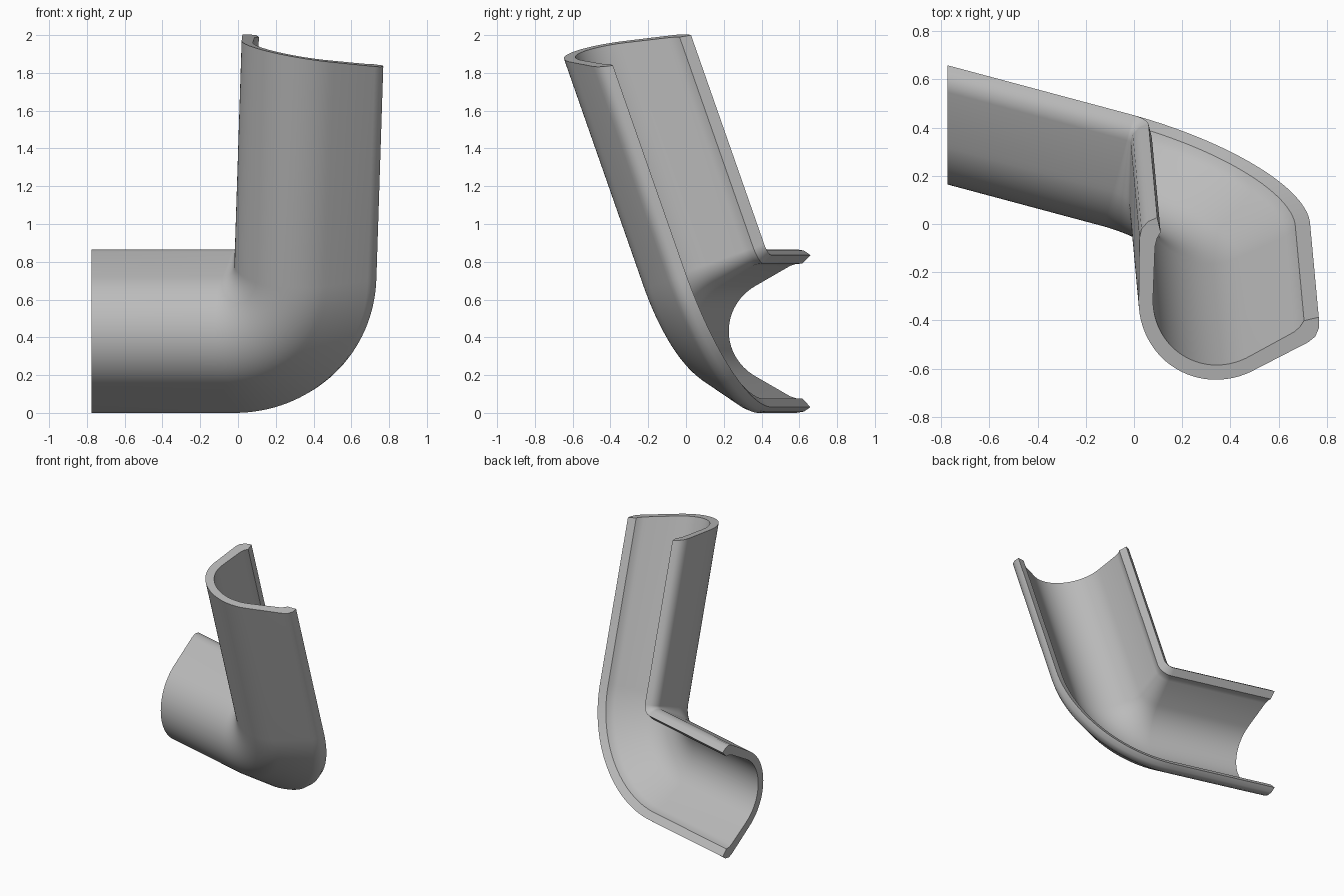
import bpy, bmesh
from math import radians, sin, cos
from mathutils import Vector, Matrix

cube = bpy.data.objects.get("Cube")
if cube:
    bpy.data.objects.remove(cube, do_unlink=True)

BEND_STEPS = 32
ARC_STEPS = 14
PIVOT = Vector((-0.002, 0.452, 0.91))      # centre of the elbow bend
TIP_N, PIVOT_U = 0.478, 0.477              # pivot in profile coordinates


def arc(radius):
    """Half of the rounded channel floor, from the wall to the middle."""
    angles = [radians(60) * (1 - i / ARC_STEPS) for i in range(ARC_STEPS + 1)]
    return [(0.338 - radius * cos(a), radius * sin(a)) for a in angles]


def mirrored(half):
    """Complete a half outline whose last point is on the mirror line."""
    return half + [(n, -u) for n, u in reversed(half[:-1])]


# Channel cross-section (depth, width): flared walls ending in curled lips
outer = mirrored([(TIP_N, 0.402), (0.445, 0.426), (0.405, 0.433), (0.37, 0.42)] + arc(0.338))
inner = mirrored([(0.435, 0.357), (0.405, 0.356), (0.375, 0.346)] + arc(0.278))
profile = outer + inner[::-1]


def frame(along, across):
    """Rotation with columns: travel, opening direction, width."""
    t = along.normalized()
    u = (across - t * across.dot(t)).normalized()
    return Matrix((t, u.cross(t), u)).transposed().to_quaternion()


low_dir = Vector((cos(radians(15)), -sin(radians(15)), 0))
high_dir = Vector((0.0325, -0.35, 1)).normalized()
low = frame(low_dir, Vector((0, 0, 1)))
high = frame(high_dir, Vector((-0.67, 0.41, 0.17)))


def section(rotation):
    return [PIVOT + rotation @ Vector((0, n - TIP_N, u - PIVOT_U)) for n, u in profile]


def cut(points, direction, origin, normal):
    """Slide points along an arm onto its oblique end plane."""
    return [p + direction * ((origin - p).dot(normal) / direction.dot(normal)) for p in points]


# Elbow sections, then the two straight arms with their oblique ends
rings = [section(low.slerp(high, i / BEND_STEPS)) for i in range(BEND_STEPS + 1)]
side_end = cut(rings[0], low_dir, Vector((-0.775, 0, 0)), Vector((1, 0, 0)))
top_end = cut(rings[-1], high_dir, Vector((0.094, 0.027, 2.0)), Vector((0.16, -0.12, 0.98)))
rings = [side_end] + rings + [top_end]

bm = bmesh.new()
loops = [[bm.verts.new(p) for p in ring] for ring in rings]
count = len(profile)
for a, b in zip(loops, loops[1:]):
    for i in range(count):
        j = (i + 1) % count
        bm.faces.new((a[i], a[j], b[j], b[i]))

# End caps follow the wall as strips between outer and inner outline
m, k = len(outer), len(inner)
extra = (m - k) // 2
for loop in (loops[0], loops[-1]):
    out, inn = loop[:m], loop[m:][::-1]
    for i in range(m - 1):
        a, b = (min(max(x - extra, 0), k - 1) for x in (i, i + 1))
        if a == b:
            bm.faces.new((out[i], out[i + 1], inn[a]))
        else:
            bm.faces.new((out[i], out[i + 1], inn[b], inn[a]))
    if (m - k) % 2:
        bm.faces.new((out[-1], inn[-1], inn[-2]))
bmesh.ops.recalc_face_normals(bm, faces=bm.faces)

mesh = bpy.data.meshes.new("elbow_channel")
bm.to_mesh(mesh)
bm.free()
channel = bpy.data.objects.new("elbow_channel", mesh)
bpy.context.collection.objects.link(channel)

# Plain grey material
grey = bpy.data.materials.new("light_grey")
grey.use_nodes = True
colour = (0.5, 0.5, 0.5, 1)
grey.diffuse_color = colour
grey.node_tree.nodes["Principled BSDF"].inputs["Base Color"].default_value = colour
mesh.materials.append(grey)

# Smooth walls with crisp rims
bpy.ops.object.select_all(action="DESELECT")
channel.select_set(True)
bpy.context.view_layer.objects.active = channel
bpy.ops.object.shade_smooth_by_angle(angle=radians(35))
